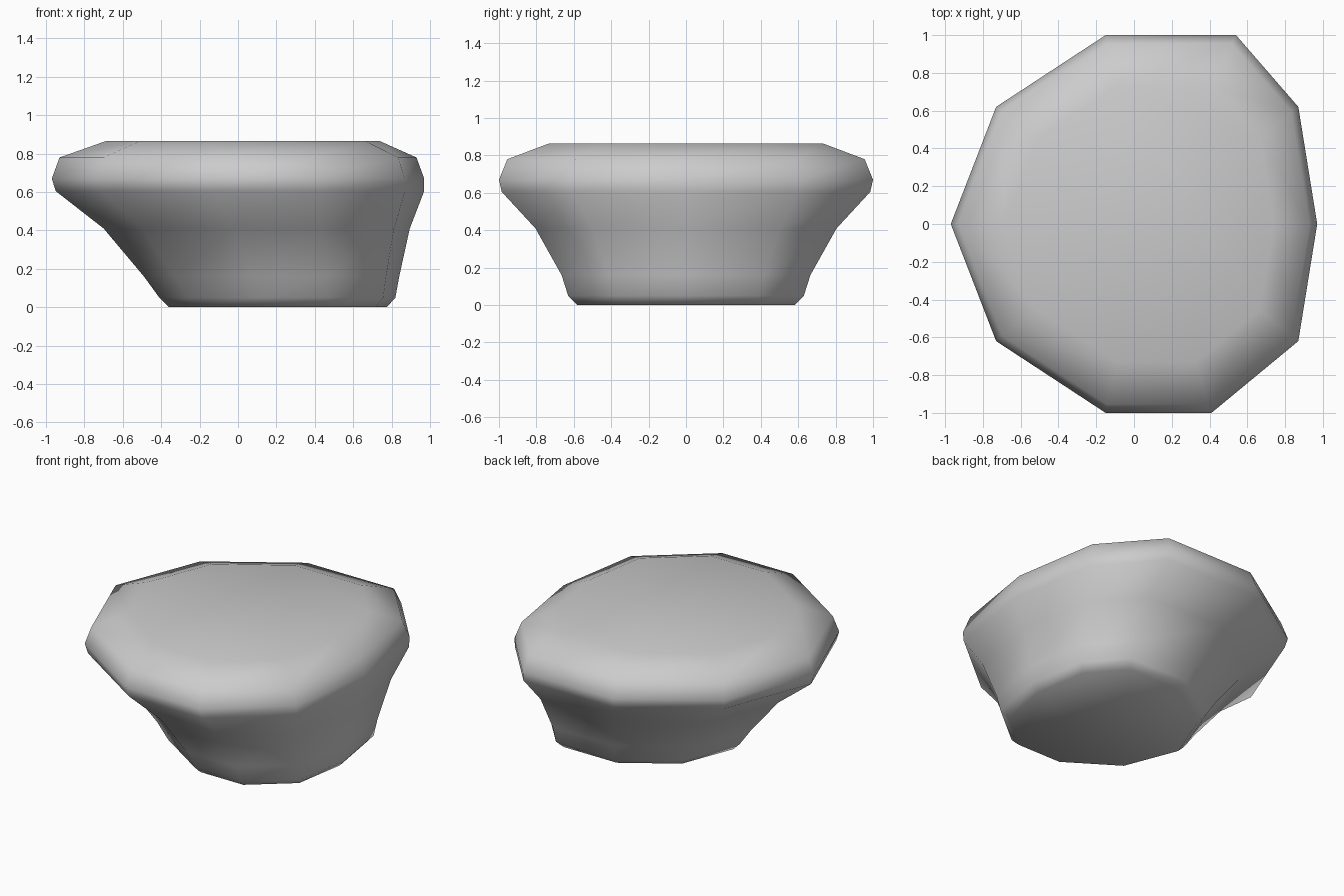
import bpy
import bmesh

if "Cube" in bpy.data.objects:
    bpy.data.objects.remove(bpy.data.objects["Cube"])

# Ten-sided outline of the widest ring (seen from above)
outline = [(0.97, 0), (0.87, 0.62), (0.54, 1), (-0.15, 1), (-0.73, 0.62),
           (-0.97, 0), (-0.73, -0.62), (-0.15, -1), (0.41, -1), (0.87, -0.62)]

# Side profile: height, left x, right x, half depth
profile = [(0.00, -0.36, 0.775, 0.58), (0.05, -0.41, 0.82, 0.63),
           (0.16, -0.49, 0.84, 0.665), (0.41, -0.70, 0.895, 0.805),
           (0.605, -0.95, 0.97, 0.985), (0.67, -0.97, 0.97, 1.0),
           (0.78, -0.93, 0.93, 0.955), (0.865, -0.69, 0.74, 0.73)]

bm = bmesh.new()


def ring(z, left, right, depth):
    centre, half = (left + right) / 2, (right - left) / 2
    return [bm.verts.new((centre + x / 0.97 * half, y * depth, z)) for x, y in outline]


# Loft the rings, then cap the base and the cushion top
rings = [ring(*p) for p in profile]
n = len(outline)
for low, high in zip(rings, rings[1:]):
    for i in range(n):
        j = (i + 1) % n
        bm.faces.new((low[i], low[j], high[j], high[i]))
bm.faces.new(rings[0][::-1])
bm.faces.new(rings[-1])
for f in bm.faces:
    f.smooth = True

mesh = bpy.data.meshes.new("flared_body")
bm.to_mesh(mesh)
bm.free()
body = bpy.data.objects.new("flared_body", mesh)
bpy.context.collection.objects.link(body)
